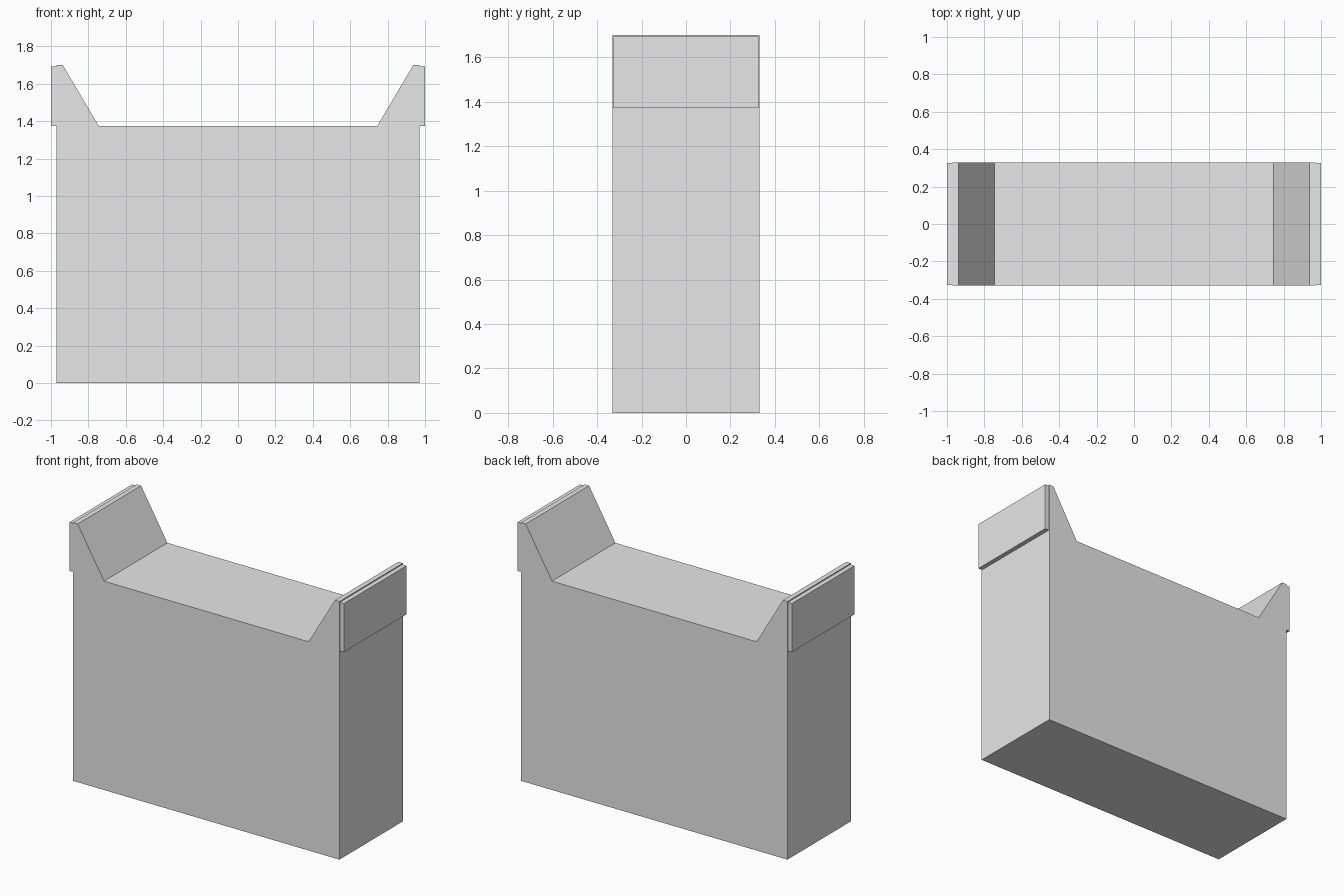
import bpy
import bmesh

cube = bpy.data.objects.get("Cube")
if cube:
    bpy.data.objects.remove(cube, do_unlink=True)

# Single light grey
grey = bpy.data.materials.new("light_grey")
grey.use_nodes = True
GREY = (0.8, 0.8, 0.8, 1)
grey.diffuse_color = GREY
grey.node_tree.nodes["Principled BSDF"].inputs["Base Color"].default_value = GREY


def extrude_profile(name, profile, half_depth):
    """Flat-shaded solid from an x-z outline, extruded along y."""
    bm = bmesh.new()
    face = bm.faces.new([bm.verts.new((x, -half_depth, z)) for x, z in profile])
    out = bmesh.ops.extrude_face_region(bm, geom=[face])
    moved = [v for v in out["geom"] if isinstance(v, bmesh.types.BMVert)]
    bmesh.ops.translate(bm, verts=moved, vec=(0, 2 * half_depth, 0))
    bmesh.ops.recalc_face_normals(bm, faces=bm.faces)
    mesh = bpy.data.meshes.new(name)
    bm.to_mesh(mesh)
    bm.free()
    mesh.materials.append(grey)
    obj = bpy.data.objects.new(name, mesh)
    bpy.context.collection.objects.link(obj)
    return obj


# Tall block with a flat deck and sloped raised ends
half = [(0.97, 0), (0.97, 1.7), (0.937, 1.7), (0.745, 1.375)]
outline = half + [(-x, z) for x, z in reversed(half)]
extrude_profile("body", outline, 0.33)

# Thin plates on the outside of the raised ends
for name, side in (("left_end_plate", 1), ("right_end_plate", -1)):
    inner, outer = 0.965 * side, side
    extrude_profile(name, [(inner, 1.373), (outer, 1.373),
                           (outer, 1.693), (inner, 1.693)], 0.326)
